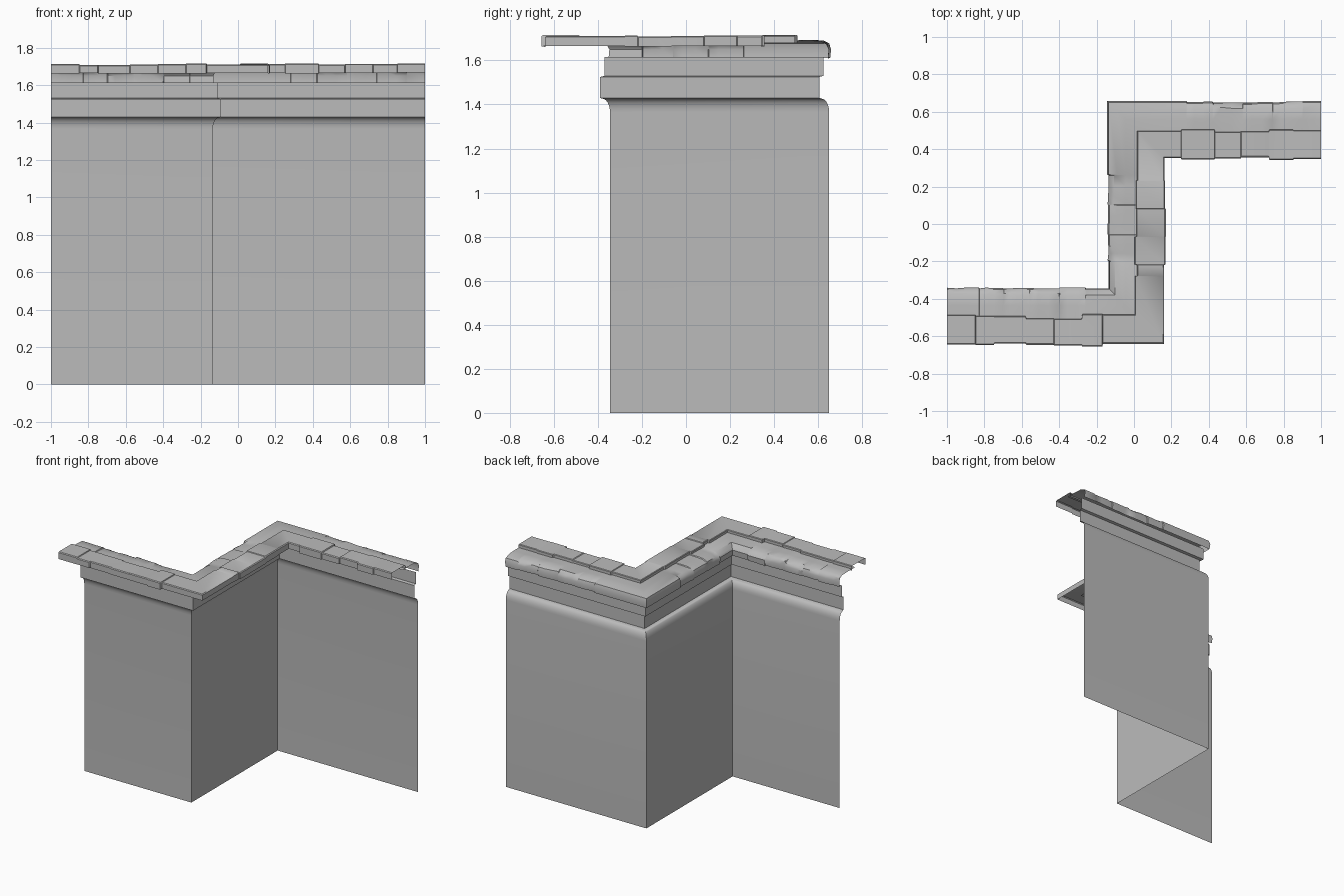
import bpy
import bmesh
import math
import random

random.seed(7)
if "Cube" in bpy.data.objects:
    bpy.data.objects.remove(bpy.data.objects["Cube"], do_unlink=True)

# One plain stone colour
stone = bpy.data.materials.new("grey_stone")
stone.use_nodes = True
colour = (0.5, 0.5, 0.5, 1)
stone.diffuse_color = colour
stone.node_tree.nodes["Principled BSDF"].inputs["Base Color"].default_value = colour

# Plan of the zigzag wall line; a profile offset pushes it outwards to the front
X0, X1, XC = -1.0, 1.0, -0.135
Y0, Y1 = -0.345, 0.65


def place(seg, s, d):
    """Point on a wall run at distance s; s of None is the run's mitred end."""
    if seg == 0:
        return (XC + d if s is None else s, Y0 - d)
    if seg == 1:
        return (XC + d, Y1 - d if s is None else s)
    return (X1 if s is None else s, Y1 - d)


def sweep(name, rings, closed_angle=30):
    """Skin a list of cross-sections (lists of points) into one sheet."""
    bm = bmesh.new()
    rows = [[bm.verts.new(p) for p in ring] for ring in rings]
    for a, b in zip(rows, rows[1:]):
        for i in range(len(a) - 1):
            bm.faces.new((a[i], b[i], b[i + 1], a[i + 1]))
    bmesh.ops.remove_doubles(bm, verts=bm.verts, dist=0.0002)
    mesh = bpy.data.meshes.new(name)
    bm.to_mesh(mesh)
    bm.free()
    obj = bpy.data.objects.new(name, mesh)
    bpy.context.collection.objects.link(obj)
    mesh.materials.append(stone)
    bpy.ops.object.select_all(action="DESELECT")
    obj.select_set(True)
    bpy.context.view_layer.objects.active = obj
    bpy.ops.object.shade_smooth_by_angle(angle=math.radians(closed_angle))
    return obj


def ring(profile, seg, s):
    return [(*place(seg, s, d), z) for d, z in profile]


# Wall sheet with cove and two flat bands
wall = [(0, 0), (0, 1.365)]
for k in range(1, 7):
    a = k / 6 * math.pi / 2
    wall.append((0.036 * (1 - math.cos(a)), 1.365 + 0.062 * math.sin(a)))
wall += [(0.045, 1.43), (0.045, 1.525), (0.026, 1.53), (0.026, 1.615)]
sweep("wall_and_cornice", [ring(wall, 0, X0), ring(wall, 0, None),
                           ring(wall, 1, None), ring(wall, 2, None)])


def jitter(amount):
    return random.uniform(-amount, amount)


def front_profile():
    """Flat capping stone with a front lip and a small step at the back."""
    front, back, top = 0.302 + jitter(0.009), 0.15 + jitter(0.014), 1.712 + jitter(0.004)
    return [(front, 1.664 + jitter(0.003)), (front, top - 0.005), (front - 0.006, top),
            (back + 0.004, top), (back, top - 0.004), (back, 1.68)]


def back_profile():
    """Worn rear stone, sloping to a rounded rear lip."""
    edge, top = jitter(0.007), 1.687 + jitter(0.006)
    return [(0.18, 1.69), (0.09, top + 0.003), (0.035 + jitter(0.012), top),
            (edge + 0.004, top - 0.016 + jitter(0.008)), (edge - 0.004, 1.65),
            (edge, 1.611 + jitter(0.004))]


def course(name, make, joints, wear):
    """Run a row of uneven stones along the wall; joints split each run."""
    rings = []
    shape = make()
    for seg, cuts in enumerate(joints):
        stops = cuts + [None]
        if seg == 0:
            rings.append(ring(shape, 0, X0))
        last = X0 if seg == 0 else None
        for s in stops:
            # Worn undulation between joints
            if wear and s is not None and last is not None:
                for f in (0.3, 0.65):
                    worn = make()
                    shape = [((a + c) / 2, (b + e) / 2) for (a, b), (c, e) in zip(shape, worn)]
                    rings.append(ring(shape, seg, last + (s - last) * f))
            rings.append(ring(shape, seg, s))
            if s is not None:
                shape = make()
                rings.append(ring(shape, seg, s + 0.004))
            last = s
    sweep(name, rings, 35)


# Two overlapping rows of capping stones
course("front_capping_stones", front_profile,
       [[-0.85, -0.75, -0.58, -0.43, -0.28, -0.17],
        [-0.28, -0.22, -0.07, 0.08, 0.23],
        [0.25, 0.43, 0.57, 0.72, 0.85]], False)
course("rear_capping_stones", back_profile,
       [[-0.83, -0.7, -0.56, -0.4, -0.26],
        [-0.2, -0.06, 0.1, 0.26],
        [0.28, 0.42, 0.58, 0.74, 0.9]], True)
